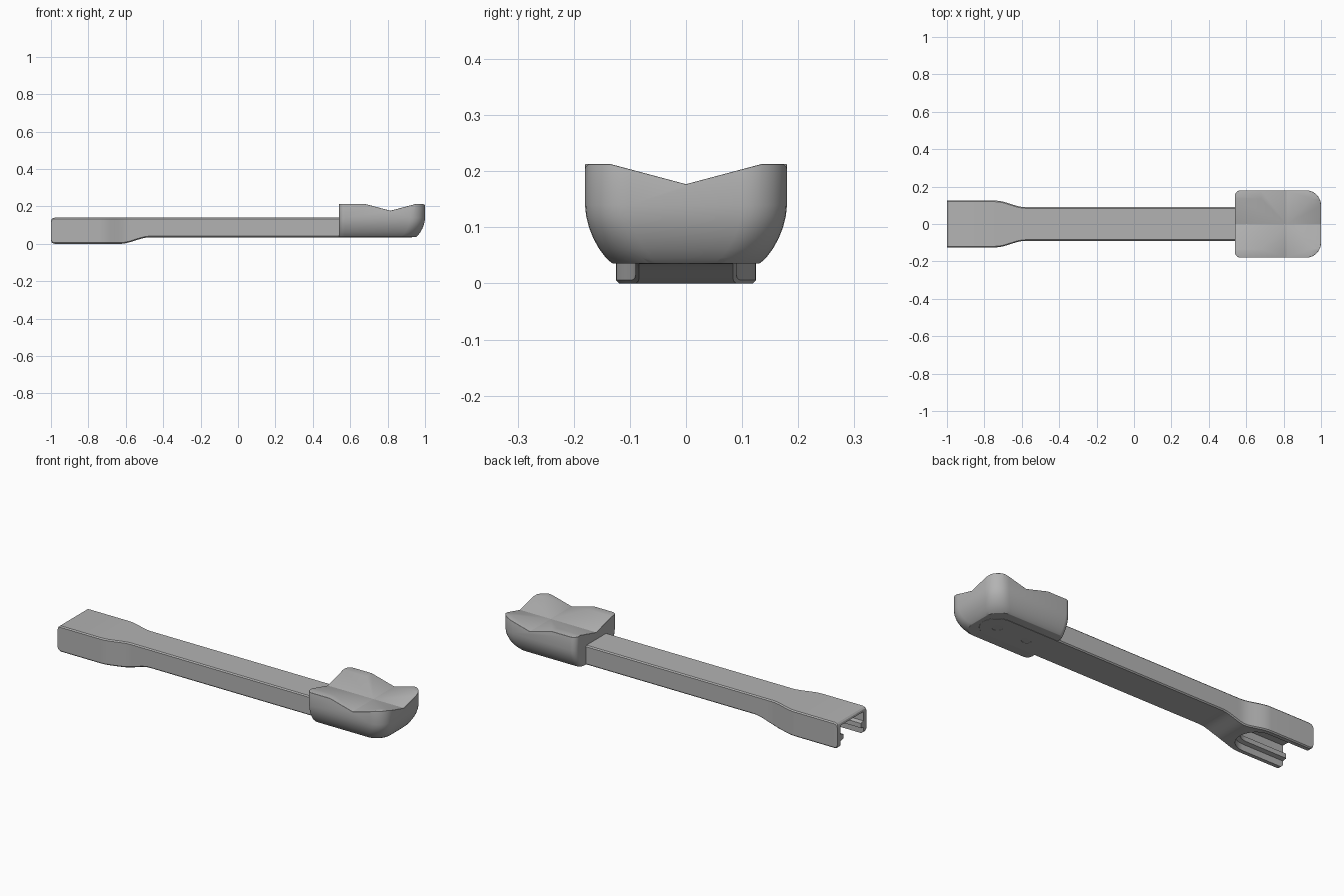
import bpy, bmesh, math

cube = bpy.data.objects.get("Cube")
if cube:
    bpy.data.objects.remove(cube, do_unlink=True)

grey = bpy.data.materials.new("mid grey")
grey.use_nodes = True
colour = (0.45, 0.45, 0.45, 1)
grey.diffuse_color = colour
grey.node_tree.nodes["Principled BSDF"].inputs["Base Color"].default_value = colour


def loft(name, rings):
    """Join equal-length rings of points into a closed solid."""
    bm = bmesh.new()
    rows = [[bm.verts.new(p) for p in ring] for ring in rings]
    n = len(rows[0])
    for a, b in zip(rows, rows[1:]):
        for i in range(n):
            j = (i + 1) % n
            bm.faces.new((a[i], a[j], b[j], b[i]))
    bm.faces.new(rows[0][::-1])
    bm.faces.new(rows[-1])
    bmesh.ops.recalc_face_normals(bm, faces=bm.faces)
    mesh = bpy.data.meshes.new(name)
    bm.to_mesh(mesh)
    bm.free()
    mesh.materials.append(grey)
    obj = bpy.data.objects.new(name, mesh)
    bpy.context.collection.objects.link(obj)
    return obj


def outline(x0, x1, half, r0, r1, z, steps=8):
    """Rounded rectangle with its own corner radius at each x end."""
    pts = []
    corners = ((x1, half, r1, 0), (x0, half, r0, 1), (x0, -half, r0, 2), (x1, -half, r1, 3))
    for x, y, r, quarter in corners:
        cx = x - r if x == x1 else x + r
        cy = y - r if y > 0 else y + r
        for i in range(steps + 1):
            a = math.pi / 2 * (quarter + i / steps)
            pts.append((cx + r * math.cos(a), cy + r * math.sin(a), z))
    return pts


def cut(obj, cutters):
    for cutter in cutters:
        mod = obj.modifiers.new("cut", 'BOOLEAN')
        mod.operation, mod.solver, mod.object = 'DIFFERENCE', 'EXACT', cutter
        bpy.context.view_layer.objects.active = obj
        bpy.ops.object.modifier_apply(modifier=mod.name)
        bpy.data.objects.remove(cutter, do_unlink=True)


def finish(obj, bevel=0):
    bpy.ops.object.select_all(action='DESELECT')
    obj.select_set(True)
    bpy.context.view_layer.objects.active = obj
    if bevel:
        mod = obj.modifiers.new("soft edges", 'BEVEL')
        mod.width, mod.segments = bevel, 3
        mod.limit_method, mod.angle_limit = 'ANGLE', math.radians(40)
        bpy.ops.object.modifier_apply(modifier=mod.name)
    bpy.ops.object.shade_smooth_by_angle(angle=math.radians(25))


def ease(x, a, b):
    t = min(1, max(0, (x - a) / (b - a)))
    return t * t * (3 - 2 * t)


# Arm: wide, deep clip end easing into a slim bar with a rounded tip
TIP, BAR = 0.93, 0.09


def section(x):
    half = 0.125 - 0.035 * ease(x, -0.74, -0.58)
    low, top = 0.035 * ease(x, -0.63, -0.47), 0.14
    if x < -0.98:
        r = 0.02
        trim = r - math.sqrt(max(0, r * r - (-0.98 - x) ** 2))
        low, top = low + trim, top - trim
    if x > TIP - BAR:
        half = max(0.01, math.sqrt(max(0, BAR ** 2 - (x - TIP + BAR) ** 2)))
    c = min(0.006, half * 0.4)
    right = [(half - c, low), (half, low + c), (half, top - c), (half - c, top)]
    return [(x, y, z) for y, z in right] + [(x, -y, z) for y, z in right[::-1]]


stations = [-1, -0.997, -0.99, -0.98]
stations += [-0.74 + 0.02 * i for i in range(15)]
stations += [TIP - BAR + BAR * math.sin(math.pi / 2 * i / 10) for i in range(11)]
arm = loft("arm", [section(x) for x in stations])

# Clip slot with a rail along each side, and two screw holes under the pad
slot_levels = [(0.098, -0.05), (0.098, 0.035), (0.075, 0.04),
               (0.075, 0.065), (0.098, 0.07), (0.098, 0.12)]
slot = loft("slot_cutter", [outline(-1.1, -0.75 + w, w, 0.01, w, z) for w, z in slot_levels])
holes = [loft("hole_cutter", [outline(x - r, x + r, r, r * 0.99, r * 0.99, z)
                              for r, z in ((0.027, 0), (0.027, 0.06))])
         for x in (0.66, 0.84)]
cut(arm, [slot] + holes)
finish(arm)

# Pad: block with belly-shaped sides and front, flat at the back
levels = [(0.048, 0.036), (0.037, 0.046), (0.025, 0.062), (0.015, 0.08),
          (0.007, 0.1), (0.002, 0.12), (0, 0.14), (0, 0.213)]
pad = loft("pad", [outline(0.54, 1 - d, 0.18 - d, 0.03, 0.08, z) for d, z in levels])

# Two crossing V valleys carved in the pad top
V = [(0, 0.177), (0.3, 0.257), (-0.3, 0.257)]
along_x = loft("valley_cutter", [[(x, s, z) for s, z in V] for x in (0.4, 1.2)])
along_y = loft("valley_cutter", [[(0.815 + s, y, z) for s, z in V] for y in (-0.4, 0.4)])
cut(pad, [along_x, along_y])
finish(pad, 0.006)
